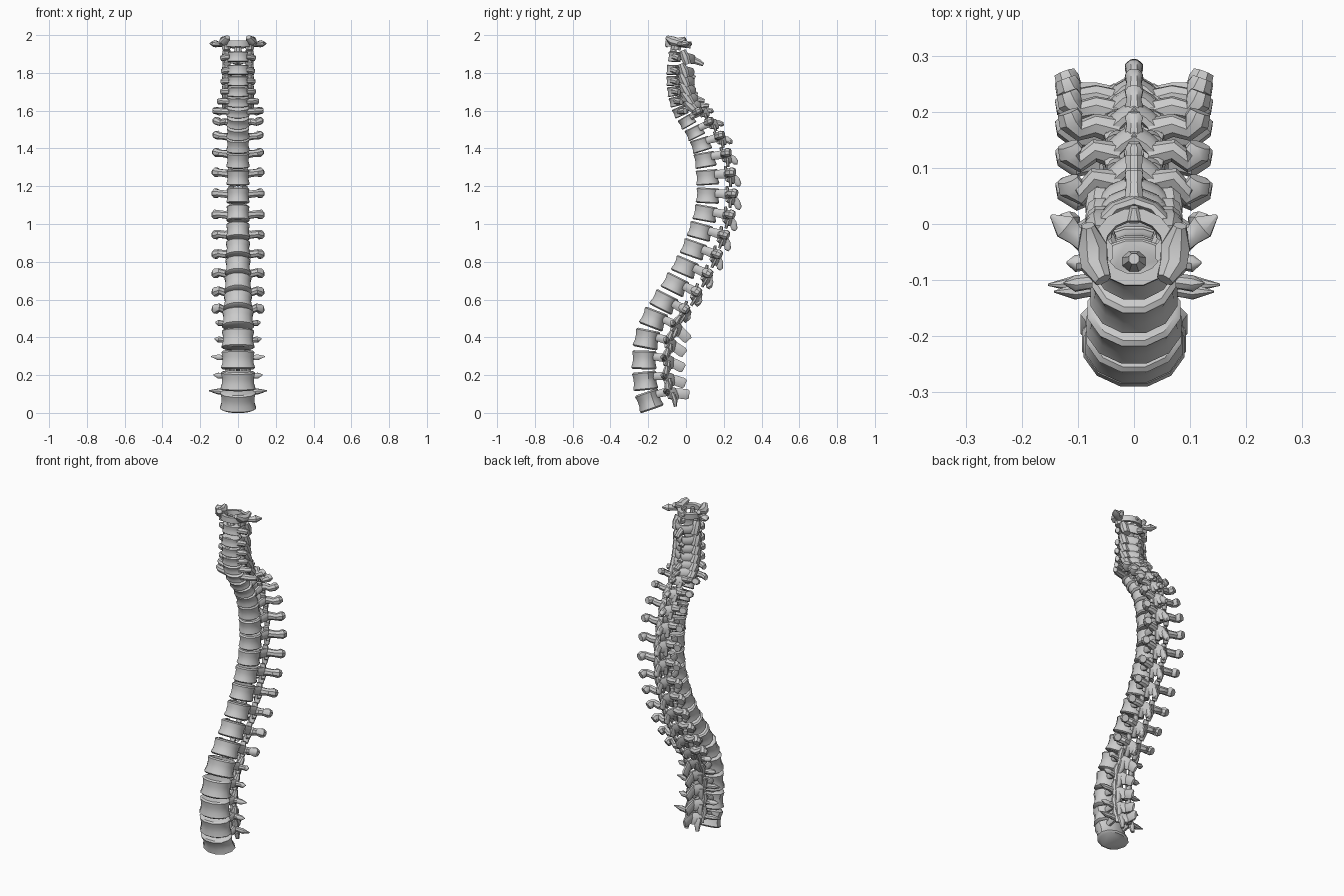
import bpy, bmesh, math
from mathutils import Vector, Matrix

# centres (y, z) of the 24 vertebrae from the top down
PATH = [(-.04, 1.955), (-.058, 1.885), (-.066, 1.815), (-.066, 1.758), (-.06, 1.703), (-.048, 1.65),
        (-.028, 1.597), (.008, 1.545), (.05, 1.487), (.083, 1.42), (.105, 1.34), (.118, 1.247),
        (.12, 1.15), (.107, 1.055), (.08, .96), (.045, .865), (.0, .77), (-.053, .677),
        (-.112, .585), (-.166, .495), (-.203, .39), (-.216, .28), (-.212, .17), (-.19, .066)]


def key(i, pts):
    """Linear interpolation of a size along the column."""
    for (a, u), (b, v) in zip(pts, pts[1:]):
        if i <= b:
            return u + (v - u) * max(0, i - a) / (b - a)
    return pts[-1][1]


def bridge(bm, rings, caps=True):
    for r, s in zip(rings, rings[1:]):
        n = len(r)
        for k in range(n):
            bm.faces.new((r[k], r[(k + 1) % n], s[(k + 1) % n], s[k]))
    if caps:
        bm.faces.new(rings[0])
        bm.faces.new(rings[-1])


def limb(bm, pts, radii, n=8, sides=(1, -1)):
    """Elliptical loft along a path, repeated on each side; radii = (sideways, upward)."""
    for sx in sides:
        P = [Vector((p[0] * sx, p[1], p[2])) for p in pts]
        rings = []
        for k, p in enumerate(P):
            t = (P[min(k + 1, len(P) - 1)] - P[max(k - 1, 0)]).normalized()
            s = t.cross(Vector((0, 0, 1)))
            s = Vector((1, 0, 0)) if s.length < .5 else s.normalized()
            u = s.cross(t)
            a, b = radii[k]
            rings.append([bm.verts.new(p + s * a * math.cos(q) + u * b * math.sin(q))
                          for q in (2 * math.pi * (j + .5) / n for j in range(n))])
        bridge(bm, rings)


def body(bm, w, d, h, n=12):
    """Waisted drum with a flattened back."""
    rings = []
    for z, f in ((-1, .88), (-.84, 1), (-.3, .91), (.3, .9), (.84, .97), (1, .86)):
        ring = []
        for j in range(n):
            q = 2 * math.pi * (j + .5) / n
            y = math.sin(q) * d * f
            if y > 0:
                y *= .85
            ring.append(bm.verts.new((math.cos(q) * w * f, y, z * h)))
        rings.append(ring)
    bridge(bm, rings)


def finish(bm, name, i, tilt):
    bmesh.ops.recalc_face_normals(bm, faces=bm.faces)
    y, z = PATH[i]
    bm.transform(Matrix.Translation((0, y, z)) @ Matrix.Rotation(-tilt, 4, 'X'))
    me = bpy.data.meshes.new(name)
    bm.to_mesh(me)
    bm.free()
    ob = bpy.data.objects.new(name, me)
    bpy.context.collection.objects.link(ob)
    bpy.ops.object.select_all(action='DESELECT')
    ob.select_set(True)
    bpy.context.view_layer.objects.active = ob
    bpy.ops.object.shade_smooth_by_angle(angle=math.radians(40))


def atlas(bm):
    # ring of the top vertebra
    rings = []
    for k in range(14):
        q = 2 * math.pi * k / 14
        c = Vector((math.cos(q), math.sin(q), 0))
        rings.append([bm.verts.new((c.x * (.062 + r), c.y * (.058 + r) - .002, z))
                      for r, z in ((-.011, -.018), (.011, -.02), (.012, .012), (-.01, .012))])
    bridge(bm, rings + [rings[0]], caps=False)
    # side masses with raised front and back rims
    limb(bm, [(.055, -.062, .028), (.07, -.035, .012), (.074, 0, .006), (.082, .035, .03)],
         [(.016, .012), (.026, .026), (.028, .026), (.012, .012)])
    limb(bm, [(.062, -.01, 0), (.062, -.01, -.035)], [(.026, .03), (.022, .026)])
    # pointed side processes
    limb(bm, [(.07, .0, 0), (.105, .02, -.002), (.122, .035, .002), (.148, .055, .005)],
         [(.024, .018), (.018, .014), (.024, .02), (.003, .004)])
    # front and back knobs
    limb(bm, [(0, .05, 0), (0, .07, .008)], [(.02, .018), (.008, .01)], sides=(1,))
    limb(bm, [(0, -.055, -.01), (0, -.068, -.008)], [(.02, .018), (.01, .01)], sides=(1,))


def cervical(bm, i, w, d, h):
    tx = key(i, [(1, .088), (2, .083), (4, .088), (5, .105), (6, .13)])
    sy = key(i, [(1, .152), (2, .117), (3, .108), (4, .118), (5, .142), (6, .15)])
    # side masses with sloping joint faces
    limb(bm, [(.06, d + .03, -.036), (.062, d + .016, 0), (.06, d, .036)],
         [(.023, .02), (.026, .026), (.022, .018)])
    # side processes, raised at the edge of the body
    limb(bm, [(w * .7, -.002, 0), (tx * .82, .01, -.002), (tx, .022, -.008)],
         [(.02, .017), (.019, .017), (.012, .016)])
    limb(bm, [(w * .7, d * .4, 0), (.06, d + .018, 0)], [(.014, .016), (.017, .018)])
    # arch and spine
    limb(bm, [(.062, d + .018, 0), (.036, d + .047, -.006), (0, d + .06, -.01)],
         [(.013, .026), (.012, .027), (.013, .026)])
    limb(bm, [(0, d + .048, -.008), (0, sy - .025, -.022), (0, sy, -.034)],
         [(.02, .022), (.015, .017), (.017, .01)], sides=(1,))
    if i == 1:  # peg of the second vertebra
        limb(bm, [(0, -.01, .01), (0, -.01, .05), (0, -.008, .08)],
             [(.026, .022), (.018, .016), (.01, .01)], sides=(1,))


def thoracic(bm, i, w, d, h):
    tx = key(i, [(7, .112), (9, .112), (12, .118), (18, .116)])
    ty = key(i, [(7, .085), (9, .12), (12, .141), (15, .135), (18, .12)])
    sy = key(i, [(7, .147), (9, .16), (12, .172), (15, .17), (18, .15)])
    sz = key(i, [(7, -.02), (9, -.035), (12, -.06), (16, -.05), (18, -.04)])
    k = key(i, [(7, .75), (11, 1)])
    # roots
    limb(bm, [(w * .55, d * .5, .35 * h), (.042, d + .035, .3 * h)], [(.016, .023 * k), (.018, .027 * k)])
    # clubbed side processes
    limb(bm, [(.03, d + .03, .01), (.07, d + .042, .014), (tx * .87, ty - .026, .018),
              (tx, ty - .008, .019), (tx + .006, ty + .008, .017)],
         [(.025, .027 * k), (.021, .021 * k), (.02, .021 * k), (.025, .027 * k), (.02, .021 * k)])
    # arch
    limb(bm, [(.045, d + .03, .004), (.025, d + .05, -.004), (0, d + .064, -.012)],
         [(.015, .033 * k), (.014, .037 * k), (.014, .035 * k)])
    # upper and lower joint faces
    limb(bm, [(.036, d + .032, .005), (.036, d + .024, h + .014 * k)], [(.022, .014), (.016, .008)])
    limb(bm, [(.028, d + .05, -.01), (.028, d + .045, -h - .018 * k)], [(.022, .012), (.015, .008)])
    # spine
    limb(bm, [(0, d + .05, -.008), (0, (d + .06 + sy) / 2, sz * .5), (0, sy - .01, sz * .9), (0, sy, sz)],
         [(.022, .03 * k), (.014, .021 * k), (.017, .018 * k), (.01, .01)], sides=(1,))


def lumbar(bm, i, w, d, h):
    tx = key(i, [(19, .12), (20, .125), (21, .142), (22, .13), (23, .153)])
    # roots
    limb(bm, [(w * .5, d * .5, .4 * h), (.05, d + .03, .3 * h)], [(.014, .02), (.017, .025)])
    # thin pointed side processes
    limb(bm, [(.045, d + .025, .012), (.08, d + .024, .016), (.105, d + .02, .018), (tx, d + .02, .022)],
         [(.017, .02), (.014, .014), (.015, .016), (.002, .003)])
    # upper and lower joint processes
    limb(bm, [(.045, d + .028, .0), (.052, d + .036, .04), (.054, d + .044, .068)],
         [(.016, .018), (.019, .018), (.01, .01)])
    limb(bm, [(.034, d + .05, .0), (.034, d + .05, -.04), (.036, d + .042, -.075)],
         [(.019, .014), (.018, .016), (.011, .009)])
    # arch and blade-like spine, drooping toward its tip
    limb(bm, [(.048, d + .03, .005), (.025, d + .055, -.006), (0, d + .068, -.012)],
         [(.014, .032), (.013, .036), (.014, .034)])
    limb(bm, [(0, d + .05, -.006), (0, d + .085, -.016), (0, d + .12, -.032), (0, d + .132, -.038)],
         [(.017, .032), (.011, .029), (.014, .03), (.007, .022)], sides=(1,))


for i in range(24):
    (y0, z0), (y1, z1) = PATH[max(i - 1, 0)], PATH[min(i + 1, 23)]
    tilt = math.atan2(y0 - y1, z0 - z1) * .85
    tilt = {0: .08, 1: .05, 23: -.33}.get(i, tilt)
    w = key(i, [(1, .058), (6, .062), (9, .064), (13, .064), (16, .07), (18, .08), (19, .088), (23, .099)])
    d = key(i, [(1, .038), (6, .044), (8, .055), (11, .069), (18, .076), (23, .074)])
    h = key(i, [(1, .027), (6, .025), (8, .03), (10, .04), (14, .042), (18, .045), (20, .05), (23, .049)])
    bm = bmesh.new()
    if i == 0:
        atlas(bm)
        finish(bm, "cervical_vertebra_1", i, tilt)
        continue
    body(bm, w, d, h)
    if i < 7:
        cervical(bm, i, w, d, h)
        name = f"cervical_vertebra_{i + 1}"
    elif i < 19:
        thoracic(bm, i, w, d, h)
        name = f"thoracic_vertebra_{i - 6}"
    else:
        lumbar(bm, i, w, d, h)
        name = f"lumbar_vertebra_{i - 18}"
    finish(bm, name, i, tilt)
